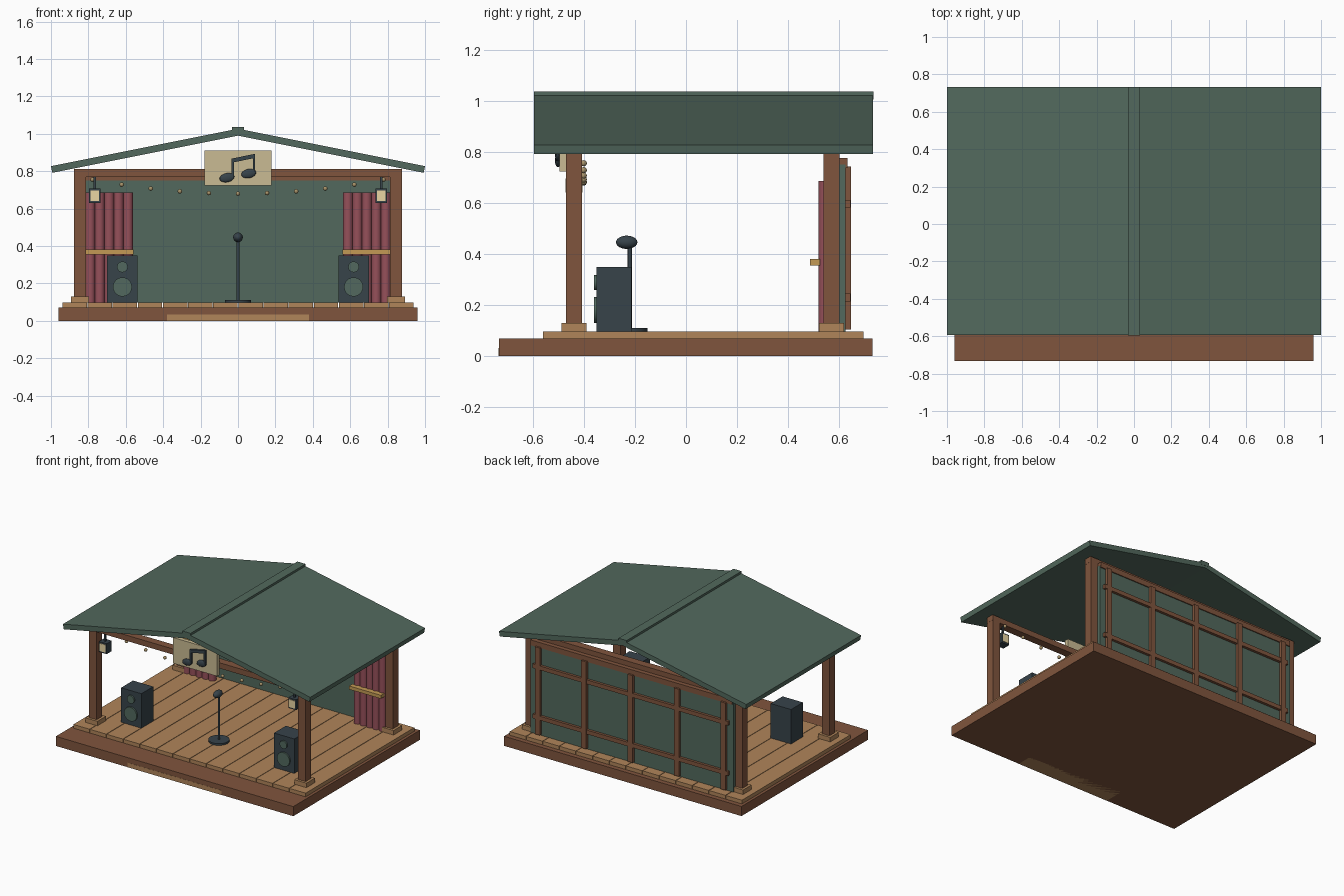
import bpy, math
from mathutils import Matrix

if "Cube" in bpy.data.objects:
    bpy.data.objects.remove(bpy.data.objects["Cube"])


def mat(name, hexcol):
    m = bpy.data.materials.new(name)
    rgb = [int(hexcol[i:i + 2], 16) / 255 for i in (0, 2, 4)]
    lin = [c / 12.92 if c <= 0.04045 else ((c + 0.055) / 1.055) ** 2.4 for c in rgb]
    m.diffuse_color = (*lin, 1)
    m.use_nodes = True
    m.node_tree.nodes["Principled BSDF"].inputs["Base Color"].default_value = m.diffuse_color
    return m


BROWN = mat("brown_wood", "80553d")
TAN = mat("deck_wood", "b0855a")
GREEN = mat("green_paint", "52695d")
RED = mat("red_cloth", "96505a")
DARK = mat("dark_metal", "37434a")
CONE = mat("cone_grey", "52695f")
CREAM = mat("cream_board", "cabb93")
GOLD = mat("gold_cord", "c49a55")
GLOW = mat("warm_glass", "ead6a4")
BULB = mat("bulb_glass", "a8936a")


def finish(name, m):
    o = bpy.context.object
    o.name = name
    o.data.materials.append(m)
    return o


def box(name, m, x0, x1, y0, y1, z0, z1):
    bpy.ops.mesh.primitive_cube_add(size=1)
    o = finish(name, m)
    o.data.transform(Matrix.Translation(((x0 + x1) / 2, (y0 + y1) / 2, (z0 + z1) / 2))
                     @ Matrix.Diagonal((x1 - x0, y1 - y0, z1 - z0, 1)))
    return o


def cyl(name, m, loc, r, depth, along_y=False, sides=24):
    bpy.ops.mesh.primitive_cylinder_add(vertices=sides, radius=r, depth=depth, location=loc,
                                        rotation=(math.pi / 2 if along_y else 0, 0, 0))
    o = finish(name, m)
    bpy.ops.object.shade_smooth_by_angle()
    return o


def ball(name, m, loc, scale, seg=16, rings=10):
    bpy.ops.mesh.primitive_uv_sphere_add(segments=seg, ring_count=rings, radius=1, location=loc)
    o = finish(name, m)
    o.scale = scale
    bpy.ops.object.shade_smooth()
    return o


def prism(name, m, pts, y0, y1):
    """Extrude an x-z outline along y."""
    n = len(pts)
    verts = [(x, y0, z) for x, z in pts] + [(x, y1, z) for x, z in pts]
    faces = [tuple(range(n)), tuple(range(2 * n - 1, n - 1, -1))]
    faces += [(i, i + n, (i + 1) % n + n, (i + 1) % n) for i in range(n)]
    me = bpy.data.meshes.new(name)
    me.from_pydata(verts, [], faces)
    me.materials.append(m)
    o = bpy.data.objects.new(name, me)
    bpy.context.collection.objects.link(o)
    return o


# Platform, front step and deck planks
box("platform_base", BROWN, -.96, .96, -.732, .73, 0, .07)
box("front_step", TAN, -.38, .38, -.733, -.56, 0, .033)
pitch = 1.882 / 14
for i in range(14):
    x = -.941 + i * pitch
    box("deck_plank", TAN, x + .002, x + pitch - .002, -.56, .695, .07, .097)

# Posts with footings, front and back beams
for y in (-.438, .569):
    for x in (-.845, .845):
        box("post", BROWN, x - .031, x + .031, y - .031, y + .031, .097, .81)
        box("post_footing", TAN, x - .049, x + .049, y - .049, y + .049, .097, .13)
    box("roof_beam", BROWN, -.877, .877, y - .029, y + .029, .77, .811)

# Back wall with battens and rails
box("back_wall", GREEN, -.82, .82, .60, .625, .097, .75)
box("wall_top_rail", BROWN, -.815, .815, .60, .632, .737, .776)
for i in range(5):
    x = -.75 + i * .375
    box("wall_batten", BROWN, x - .02, x + .02, .622, .646, .105, .743)
for z in (.23, .597):
    box("wall_rail", BROWN, -.79, .79, .624, .644, z - .015, z + .015)

# Gabled roof and ridge cap
for s in (-1, 1):
    pts = [(0, 1.027), (s * .994, .828), (s, .827), (s * .993, .791), (0, .99)]
    prism("roof_slope", GREEN, pts[::s], -.594, .732)
box("ridge_cap", GREEN, -.033, .033, -.595, .733, 1.005, 1.036)

# Sign with a pair of joined notes
box("sign_board", CREAM, -.18, .178, -.495, -.467, .723, .911)
for x, z, sx, top in ((-.059, .765, -.028, .865), (.057, .787, .086, .888)):
    head = ball("note_head", DARK, (x, -.501, z), (.04, .012, .024), 20, 10)
    head.rotation_euler.y = -.2
    box("note_stem", DARK, sx - .006, sx + .006, -.511, -.494, z, top)
prism("note_beam", DARK, [(-.034, .845), (.092, .871), (.092, .893), (-.034, .867)], -.511, -.494)

# String of bulbs
for i in range(11):
    x = (i - 5) * .1555
    ball("string_bulb", BULB, (x, -.4, .68 + .075 * (x / .777) ** 2), (.012,) * 3, 12, 8)

for s in (-1, 1):
    # Hanging lantern
    x = s * .766
    box("lantern_frame", DARK, x - .031, x + .031, -.467, -.409, .63, .706)
    box("lantern_glass", GLOW, x - .023, x + .023, -.471, -.405, .64, .696)
    box("lantern_hanger", DARK, x - .006, x + .006, -.444, -.432, .70, .775)

    # Curtain folds and tieback
    for i in range(5):
        cyl("curtain_fold", RED, (s * (.588 + i * .0505), .545, .391), .027, .588, sides=16)
    box("curtain_tieback", GOLD, min(s * .56, s * .816), max(s * .56, s * .816),
        .485, .524, .355, .38)

    # Speaker with two cones
    x = s * .618
    box("speaker_cabinet", DARK, x - .082, x + .082, -.35, -.213, .097, .349)
    cyl("speaker_woofer", CONE, (x, -.353, .181), .051, .016, True)
    cyl("speaker_tweeter", CONE, (x, -.353, .288), .029, .016, True)

# Microphone on stand
cyl("mic_base", DARK, (0, -.22, .103), .07, .014)
cyl("mic_pole", DARK, (0, -.22, .27), .008, .33, sides=16)
ball("mic_head", DARK, (0, -.232, .446), (.026, .042, .026), 20, 12)
